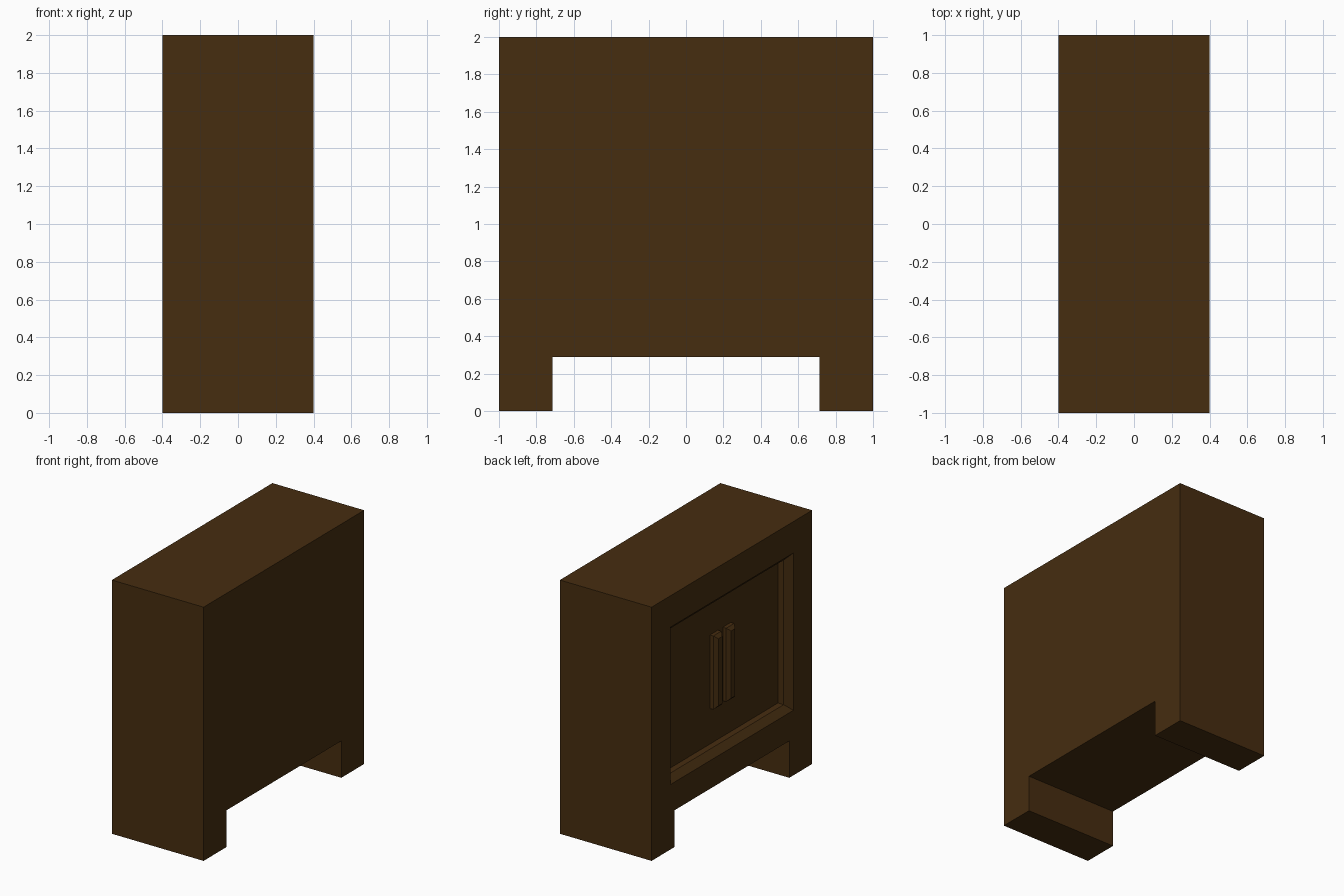
import bpy, bmesh

if "Cube" in bpy.data.objects:
    bpy.data.objects.remove(bpy.data.objects["Cube"])

# single dark wood colour
wood = bpy.data.materials.new("dark wood")
wood.diffuse_color = (0.061, 0.026, 0.005, 1)
wood.use_nodes = True
wood.node_tree.nodes["Principled BSDF"].inputs["Base Color"].default_value = wood.diffuse_color


def finish(name, bm):
    bmesh.ops.recalc_face_normals(bm, faces=bm.faces)
    mesh = bpy.data.meshes.new(name)
    bm.to_mesh(mesh)
    bm.free()
    obj = bpy.data.objects.new(name, mesh)
    bpy.context.collection.objects.link(obj)
    mesh.materials.append(wood)
    return obj


def stepped_block(name, cy, cz, rings):
    """Solid built from rectangles stacked along x: (x, half y, half z)."""
    bm = bmesh.new()
    loops = [[bm.verts.new((x, cy + sy * hy, cz + sz * hz))
              for sy, sz in ((-1, -1), (1, -1), (1, 1), (-1, 1))]
             for x, hy, hz in rings]
    for a, b in zip(loops, loops[1:]):
        for i in range(4):
            j = (i + 1) % 4
            bm.faces.new((a[i], a[j], b[j], b[i]))
    bm.faces.new(loops[0])
    bm.faces.new(loops[-1])
    return finish(name, bm)


# cabinet body: side profile with the gap between the feet, extruded across x
profile = [(-1, 0), (-0.715, 0), (-0.715, 0.29), (0.715, 0.29),
           (0.715, 0), (1, 0), (1, 2), (-1, 2)]
bm = bmesh.new()
face = bm.faces.new([bm.verts.new((-0.4, y, z)) for y, z in profile])
ext = bmesh.ops.extrude_face_region(bm, geom=[face])
verts = [g for g in ext["geom"] if isinstance(g, bmesh.types.BMVert)]
bmesh.ops.translate(bm, verts=verts, vec=(0.8, 0, 0))
body = finish("cabinet_body", bm)

# recessed door panel with a bevelled rim, cut into the left side
MID_Z = 1.132
cutter = stepped_block("recess_cutter", 0, MID_Z, [
    (-0.5, 0.767, 0.62), (-0.4, 0.767, 0.62),
    (-0.35, 0.717, 0.57), (-0.3, 0.717, 0.57)])
cutter.hide_render = True
cut = body.modifiers.new("recess", "BOOLEAN")
cut.operation = "DIFFERENCE"
cut.solver = "EXACT"
cut.object = cutter
bpy.context.view_layer.update()
deps = bpy.context.evaluated_depsgraph_get()
result = bpy.data.meshes.new_from_object(body.evaluated_get(deps))
body.modifiers.clear()
body.data = result
bpy.data.objects.remove(cutter)

# pair of bevelled door handles
for side, y in (("back", 0.08), ("front", -0.08)):
    stepped_block(side + "_handle", y, MID_Z, [
        (-0.3, 0.05, 0.29), (-0.33, 0.05, 0.29), (-0.355, 0.025, 0.265)])
